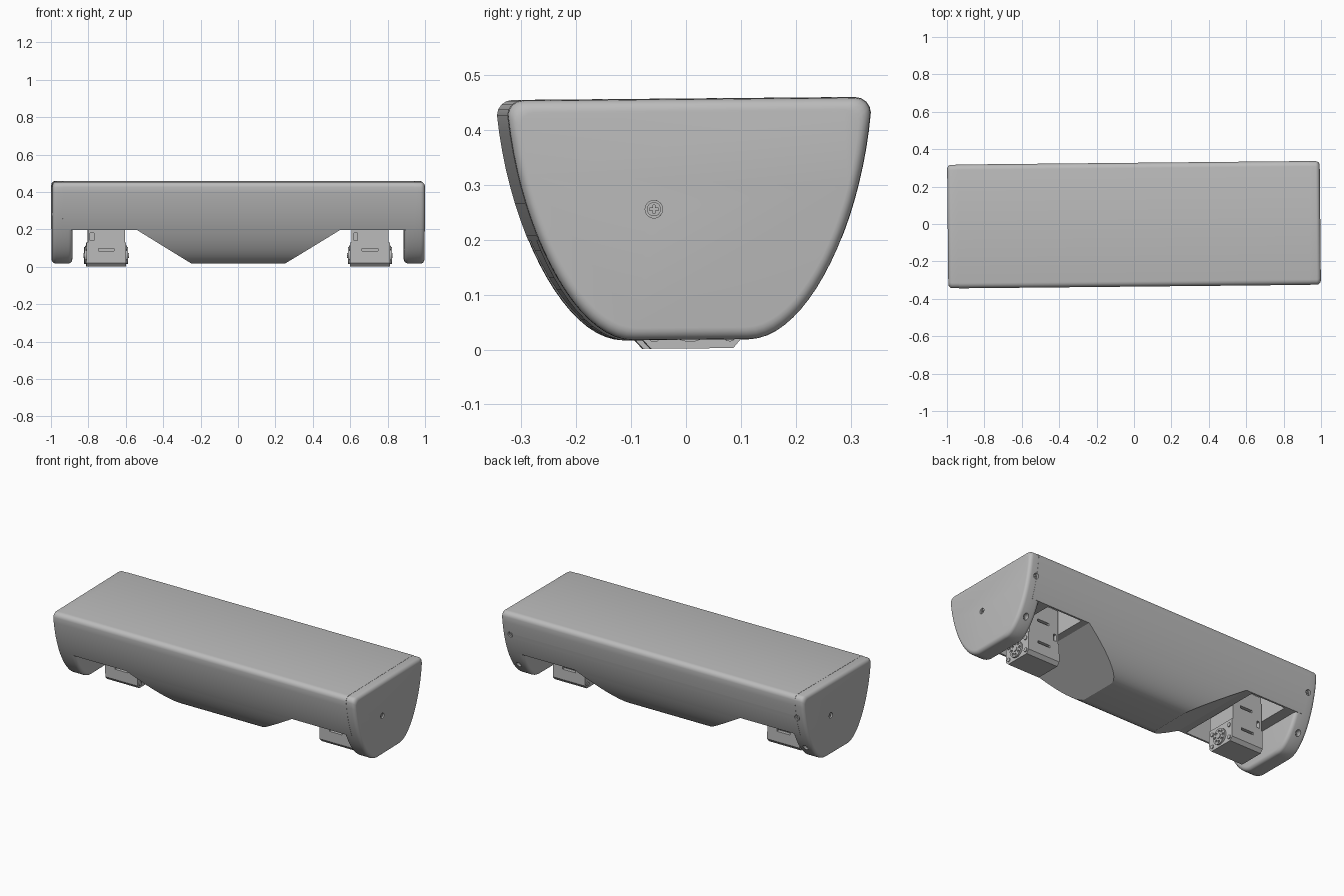
import bpy, bmesh
from math import radians, sin, cos, pi
from mathutils import Matrix, Vector
from mathutils.geometry import interpolate_bezier

if "Cube" in bpy.data.objects:
    bpy.data.objects.remove(bpy.data.objects["Cube"])

grey = bpy.data.materials.new("plain_grey")
grey.use_nodes = True
grey.diffuse_color = (0.5, 0.5, 0.5, 1)
grey.node_tree.nodes["Principled BSDF"].inputs["Base Color"].default_value = (0.5, 0.5, 0.5, 1)
parts = []


def finish(name, bm):
    bmesh.ops.recalc_face_normals(bm, faces=bm.faces)
    mesh = bpy.data.meshes.new(name)
    bm.to_mesh(mesh)
    bm.free()
    mesh.materials.append(grey)
    obj = bpy.data.objects.new(name, mesh)
    bpy.context.scene.collection.objects.link(obj)
    parts.append(obj)
    return obj


def loft(name, rings):
    bm = bmesh.new()
    loops = [[bm.verts.new(p) for p in ring] for ring in rings]
    n = len(loops[0])
    for a, b in zip(loops, loops[1:]):
        for i in range(n):
            bm.faces.new((a[i], a[(i + 1) % n], b[(i + 1) % n], b[i]))
    bm.faces.new(loops[0])
    bm.faces.new(loops[-1])
    return finish(name, bm)


def box(name, lo, hi):
    ring = [(lo[0], lo[1]), (hi[0], lo[1]), (hi[0], hi[1]), (lo[0], hi[1])]
    return loft(name, [[(x, y, z) for x, y in ring] for z in (lo[2], hi[2])])


def disc(name, centre, axis, radius, depth, sides=24):
    bm = bmesh.new()
    turn = Vector((0, 0, 1)).rotation_difference(Vector(axis)).to_matrix().to_4x4()
    bmesh.ops.create_cone(bm, cap_ends=True, segments=sides, radius1=radius, radius2=radius,
                          depth=depth, matrix=Matrix.Translation(centre) @ turn)
    return finish(name, bm)


def cut(obj, cutters):
    # Carve the cutters out, keep the result, drop the cutters
    for c in cutters:
        mod = obj.modifiers.new("cut", "BOOLEAN")
        mod.operation, mod.solver, mod.object = "DIFFERENCE", "EXACT", c
        c.hide_render = True
    graph = bpy.context.evaluated_depsgraph_get()
    mesh = bpy.data.meshes.new_from_object(obj.evaluated_get(graph))
    obj.modifiers.clear()
    obj.data = mesh
    for c in cutters:
        parts.remove(c)
        bpy.data.objects.remove(c)


# Shared cross-section: flat bottom, curved sides, rounded top corners
side = [(p.x, p.y) for p in interpolate_bezier(
    Vector((0.105, 0.018)), Vector((0.21, 0.018)), Vector((0.31, 0.22)), Vector((0.33, 0.428)), 20)]
side += [(0.302 + 0.028 * cos(a), 0.428 + 0.028 * sin(a)) for a in (pi / 8, pi / 4, 3 * pi / 8, pi / 2)]
outline = side + [(-y, z) for y, z in reversed(side)]


def section(x, inset):
    ky, kz = 1 - inset / 0.33, 1 - inset / 0.219
    return [(x, y * ky, 0.237 + (z - 0.237) * kz) for y, z in outline]


# Main housing with sloped underside bays and motor pockets
housing = loft("housing", [section(-0.94, -0.001), section(0.94, -0.001)])
cutters = []
for s in (-1, 1):
    bay = [(0.14, -0.05), (0.545, 0.2), (1.1, 0.2), (1.1, -0.05)]
    cutters.append(loft("bay_cutter", [[(s * x, y, z) for x, z in bay] for y in (-0.5, 0.5)]))
    c = s * 0.705
    cutters.append(box("pocket_cutter", (c - 0.115, -0.265, 0.1), (c + 0.115, 0.265, 0.42)))
cut(housing, cutters)


def screw(name, face, axis, radius=0.016):
    # Recess cutter plus a sunken cross-head
    face, axis = Vector(face), Vector(axis)
    hole = disc("screw_cutter", face + axis * 0.04, axis, radius, 0.1)
    head = disc(name, face - axis * 0.006, axis, radius * 0.8, 0.009)
    u = Vector((0, 0, 1))
    v = axis.cross(u)
    bars = []
    for a, b in ((u, v), (v, u)):
        h = a * radius * 0.5 + b * radius * 0.13 + axis * 0.004
        h = Vector([abs(k) for k in h])
        mid = face - axis * 0.002
        bars.append(box("cross_cutter", mid - h, mid + h))
    cut(head, bars)
    return hole


# Rounded end caps reaching the ground side, with sunken screws
for s, label in ((-1, "right"), (1, "left")):
    r = 0.022
    steps = [i * pi / 10 for i in range(6)]
    rings = [section(s * (0.887 + r - r * cos(a)), r - r * sin(a)) for a in steps]
    rings += [section(s * (0.996 - r + r * cos(a)), r - r * sin(a)) for a in reversed(steps)]
    cap = loft(label + "_end_cap", rings)
    holes = [screw(label + "_end_screw", (s * 0.991, -s * 0.066, 0.256), (s, 0, 0))]
    for tag, y, z in (("upper", 0.305, 0.32), ("lower", 0.208, 0.11)):
        holes.append(screw(f"{label}_{tag}_back_screw", (s * 0.943, y, z), (0, 1, 0)))
    cut(cap, holes)
    # matching holes where the housing overlaps the cap
    cut(housing, [disc("hole_cutter", (s * 0.943, 0.34, 0.32), (0, 1, 0), 0.016, 0.09)])

# Motor units hanging in the bays
for s, label in ((-1, "right"), (1, "left")):
    c = s * 0.705
    shape = [(-0.072, 0.002), (0.078, 0.002), (0.095, 0.022), (0.095, 0.13),
             (-0.09, 0.13), (-0.09, 0.022)]
    lower = loft(label + "_motor_bracket", [[(c + x, y, z) for y, z in shape] for x in (-0.106, 0.106)])
    upper = box(label + "_motor_body", (c - 0.098, -0.09, 0.128), (c + 0.1, 0.095, 0.33))
    low_cuts, up_cuts = [], []
    for y in (-0.09, 0.095):
        low_cuts.append(box("slot_cutter", (c - 0.042, y - 0.02, 0.084), (c + 0.042, y + 0.02, 0.098)))
        up_cuts.append(box("slot_cutter", (c - 0.086, y - 0.02, 0.14), (c - 0.066, y + 0.02, 0.18)))
        up_cuts.append(box("slot_cutter", (c - 0.035, y - 0.02, 0.215), (c + 0.045, y + 0.02, 0.23)))
    cut(lower, low_cuts)
    cut(upper, up_cuts)
    # Drive discs with hub and bolt ring on both sides
    for d, tag in ((-1, "inner"), (1, "outer")):
        x = c + d * 0.111
        plate = disc(f"{label}_{tag}_drive_disc", (x, 0, 0.06), (d, 0, 0), 0.046, 0.012, 32)
        ring = [disc("bolt_cutter", (x + d * 0.006, 0.031 * cos(i * pi / 4), 0.06 + 0.031 * sin(i * pi / 4)),
                     (d, 0, 0), 0.007, 0.012, 12) for i in range(8)]
        cut(plate, ring)
        disc(f"{label}_{tag}_hub", (x + d * 0.004, 0, 0.06), (d, 0, 0), 0.014, 0.012, 16)
        for y in (-0.066, 0.072):
            for z in (0.026, 0.1):
                disc(f"{label}_{tag}_bracket_bolt", (x - d * 0.004, y, z), (d, 0, 0), 0.012, 0.008, 12)

# Slight overall yaw and roll, then smooth the curved surfaces
tilt = Matrix.Rotation(radians(0.57), 4, "Z") @ Matrix.Rotation(radians(0.5), 4, "X")
bpy.ops.object.select_all(action="DESELECT")
for obj in parts:
    obj.data.transform(tilt)
    obj.select_set(True)
bpy.context.view_layer.objects.active = housing
bpy.ops.object.shade_smooth_by_angle(angle=radians(30))
